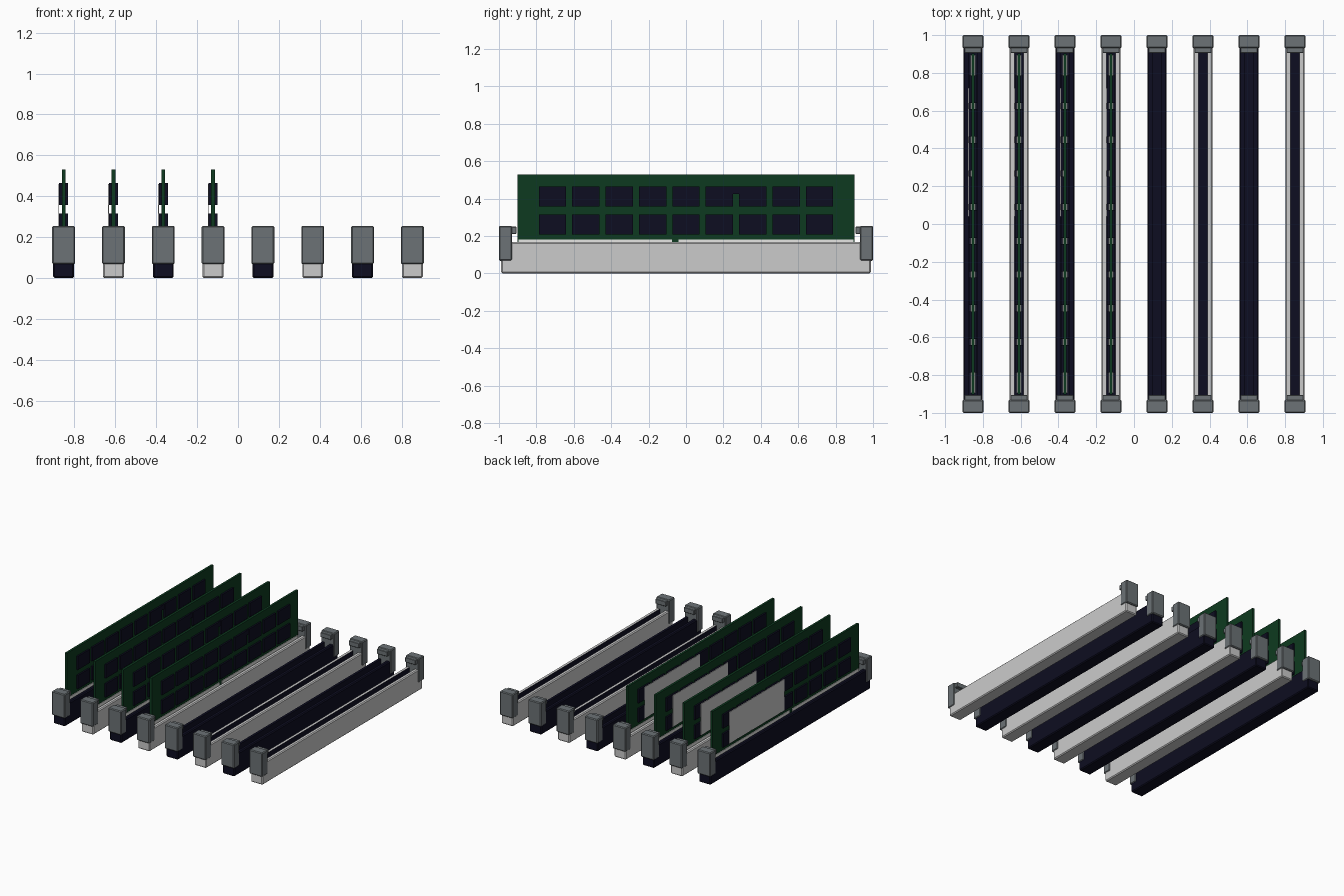
import bpy
import bmesh
from mathutils import Matrix, Vector

cube = bpy.data.objects.get("Cube")
if cube:
    bpy.data.objects.remove(cube)


def material(name, color):
    m = bpy.data.materials.new(name)
    m.use_nodes = True
    m.diffuse_color = (*color, 1)
    m.node_tree.nodes["Principled BSDF"].inputs["Base Color"].default_value = (*color, 1)
    return m


NAVY = material("dark navy plastic", (0.004, 0.004, 0.015))
PALE = material("light grey plastic", (0.6, 0.6, 0.6))
GREY = material("latch grey", (0.15, 0.17, 0.18))
GREEN = material("board green", (0.004, 0.042, 0.014))
WHITE = material("contact white", (0.85, 0.85, 0.83))


def add_box(bm, lo, hi, bevel=0.0):
    """Add a box between two corners, optionally with bevelled edges."""
    lo, hi = Vector(lo), Vector(hi)
    mat = Matrix.Translation((lo + hi) / 2) @ Matrix.Diagonal((*(hi - lo), 1))
    verts = bmesh.ops.create_cube(bm, size=1, matrix=mat)["verts"]
    if bevel:
        edges = list({e for v in verts for e in v.link_edges})
        bmesh.ops.bevel(bm, geom=edges, offset=bevel, segments=1, affect='EDGES')


def finish(bm, name, mats):
    bmesh.ops.recalc_face_normals(bm, faces=bm.faces)
    mesh = bpy.data.meshes.new(name)
    bm.to_mesh(mesh)
    bm.free()
    for m in mats:
        mesh.materials.append(m)
    obj = bpy.data.objects.new(name, mesh)
    bpy.context.collection.objects.link(obj)
    return obj


def socket(name, x, mat):
    """Long bevelled bar with a dark groove sunk into its top."""
    bm = bmesh.new()
    add_box(bm, (x - 0.051, -0.988, 0), (x + 0.051, 0.988, 0.168), 0.007)
    top = max(bm.faces, key=lambda f: f.calc_center_median().z)
    bmesh.ops.inset_region(bm, faces=[top], thickness=0.028)
    top.material_index = 1
    walls = bmesh.ops.extrude_face_region(bm, geom=[top])
    floor = [g for g in walls["geom"] if isinstance(g, bmesh.types.BMFace)]
    bmesh.ops.translate(bm, verts=floor[0].verts, vec=(0, 0, -0.06))
    if top.is_valid:
        bm.faces.remove(top)
    for edge in floor[0].edges:
        for face in edge.link_faces:
            face.material_index = 1
    finish(bm, name, (mat, NAVY))


def latch(name, x, side):
    """End latch with a short hook facing the groove."""
    bm = bmesh.new()
    y = sorted((side * 0.93, side * 1.0))
    add_box(bm, (x - 0.056, y[0], 0.068), (x + 0.056, y[1], 0.255), 0.006)
    y = sorted((side * 0.905, side * 0.935))
    add_box(bm, (x - 0.045, y[0], 0.212), (x + 0.045, y[1], 0.25), 0.003)
    finish(bm, name, (GREY,))


def memory_board(tag, x):
    """Upright circuit board with chips, contacts and a blank sticker."""
    bm = bmesh.new()
    add_box(bm, (x - 0.009, -0.902, 0.12), (x + 0.009, 0.902, 0.53))
    finish(bm, "circuit_board_" + tag, (GREEN,))

    # chips on both faces, two rows of nine
    bm = bmesh.new()
    for x0, x1 in ((x - 0.022, x - 0.009), (x + 0.009, x + 0.022)):
        for col in range(-4, 5):
            y = col * 0.1785
            for z in (0.2625, 0.4115):
                add_box(bm, (x0, y - 0.073, z - 0.053), (x1, y + 0.073, z + 0.053))
    add_box(bm, (x + 0.009, 0.25, 0.425), (x + 0.018, 0.285, 0.465))
    finish(bm, "chips_" + tag, (NAVY,))

    # contact strips, split by the key notch
    bm = bmesh.new()
    for x0, x1 in ((x - 0.013, x - 0.009), (x + 0.009, x + 0.013)):
        for y0, y1 in ((-0.895, -0.075), (-0.04, 0.895)):
            add_box(bm, (x0, y0, 0.125), (x1, y1, 0.182))
    finish(bm, "contacts_" + tag, (WHITE,))

    bm = bmesh.new()
    add_box(bm, (x - 0.026, 0.04, 0.215), (x - 0.022, 0.72, 0.46))
    finish(bm, "blank_sticker_" + tag, (PALE,))


# eight sockets in alternating colours, the first four filled
for i in range(8):
    x = (i - 3.5) * 0.2436
    tag = str(i + 1)
    socket("socket_" + tag, x, PALE if i % 2 else NAVY)
    latch("front_latch_" + tag, x, -1)
    latch("back_latch_" + tag, x, 1)
    if i < 4:
        memory_board(tag, x)
